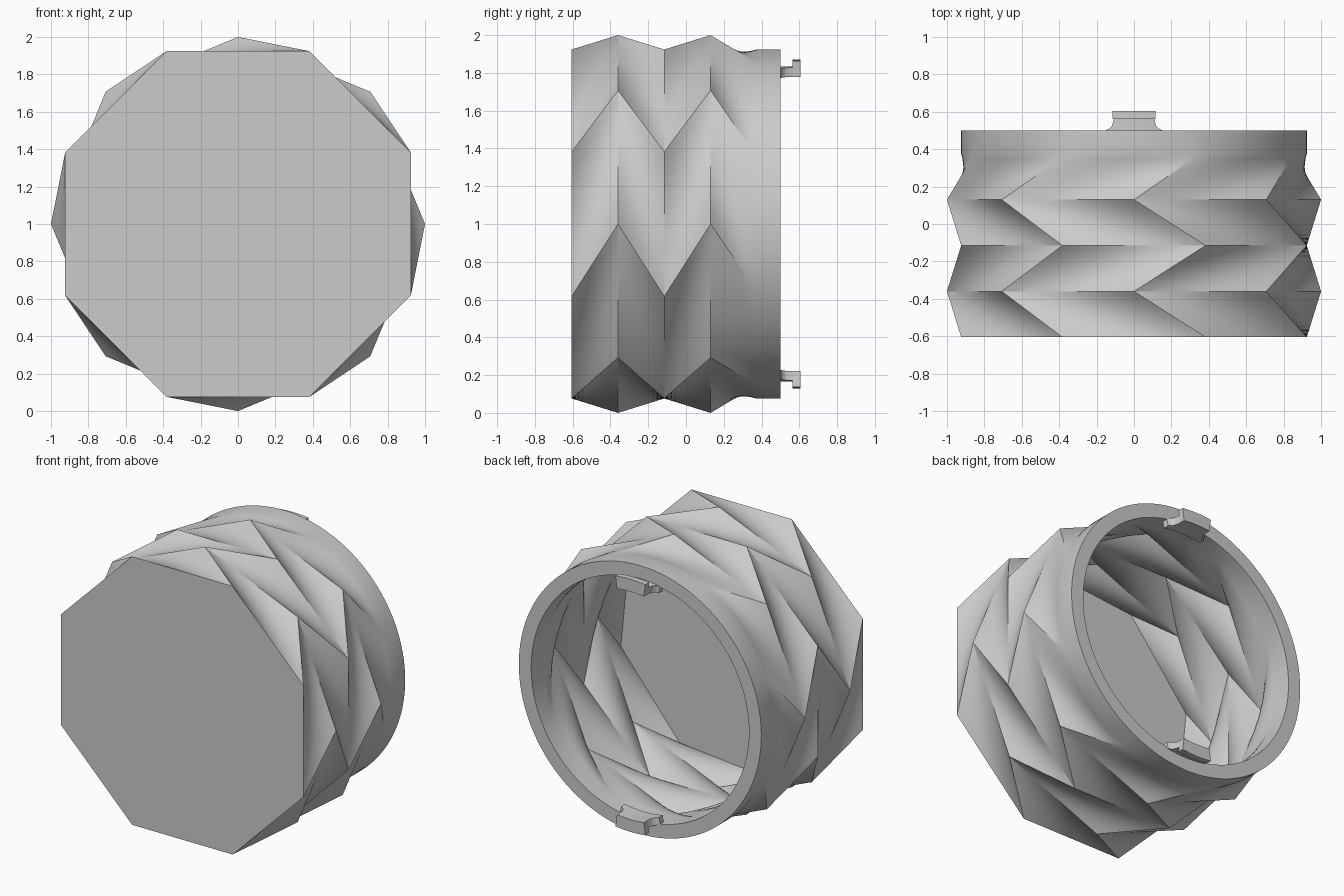
import bpy, bmesh
from math import cos, sin, tau, radians, pi

cube = bpy.data.objects.get("Cube")
if cube:
    bpy.data.objects.remove(cube, do_unlink=True)

grey = bpy.data.materials.new("plain_grey")
grey.use_nodes = True
grey.diffuse_color = (0.6, 0.6, 0.6, 1)
grey.node_tree.nodes["Principled BSDF"].inputs["Base Color"].default_value = (0.6, 0.6, 0.6, 1)

SIDES, PER_SIDE, STEPS = 8, 16, 10
COUNT = SIDES * PER_SIDE


def polar(r, a, y):
    return (r * cos(a), y, 1 + r * sin(a))


def mix(p, q, t):
    return tuple(a + (b - a) * t for a, b in zip(p, q))


def octagon(y, r, turn):
    pts = []
    for i in range(COUNT):
        k, f = divmod(i, PER_SIDE)
        a = radians(turn) + k * tau / SIDES
        pts.append(mix(polar(r, a, y), polar(r, a + tau / SIDES, y), f / PER_SIDE))
    return pts


def circle(y, r, turn):
    return [polar(r, radians(turn) + i * tau / COUNT, y) for i in range(COUNT)]


def blend(a, b, t):
    return [mix(p, q, t) for p, q in zip(a, b)]


def finish(bm, name):
    bmesh.ops.recalc_face_normals(bm, faces=bm.faces)
    mesh = bpy.data.meshes.new(name)
    bm.to_mesh(mesh)
    bm.free()
    mesh.materials.append(grey)
    obj = bpy.data.objects.new(name, mesh)
    bpy.context.collection.objects.link(obj)
    bpy.ops.object.select_all(action="DESELECT")
    obj.select_set(True)
    bpy.context.view_layer.objects.active = obj
    bpy.ops.object.shade_smooth_by_angle(angle=radians(16))
    return obj


def bridge(bm, rows):
    for a, b in zip(rows, rows[1:]):
        n = len(a)
        for i in range(n):
            j = (i + 1) % n
            bm.faces.new((a[i], a[j], b[j], b[i]))
    bm.faces.new(rows[0])
    bm.faces.new(rows[-1])


# Hollow body: an octagon twisting back and forth, ending in a round neck
LEVELS = (-0.605, -0.36, -0.115, 0.13)
LOW, HIGH = 22.5, 45
NECK, RIM = 0.375, 0.5


def wall(corner_r, neck_r):
    keys = [octagon(y, corner_r, HIGH if i % 2 else LOW) for i, y in enumerate(LEVELS)]
    return keys + [circle(NECK, neck_r, LOW), circle(RIM, neck_r, LOW)]


outer = wall(1.0, 0.924)
inner = wall(0.93, 0.83)
inner[0] = blend(inner[0], inner[1], 0.25)  # inside floor sits above the base

rings = []
for keys in (outer, inner):
    shell = [keys[0]]
    for i, (a, b) in enumerate(zip(keys, keys[1:])):
        n = STEPS if i < len(LEVELS) else 1
        shell += [blend(a, b, s / n) for s in range(1, n + 1)]
    rings += shell if keys is outer else shell[::-1]

bm = bmesh.new()
bridge(bm, [[bm.verts.new(p) for p in ring] for ring in rings])
finish(bm, "twisted_body")


# Hooked tabs on the rim: curved strips lofted along the depth axis
def curved_strip(name, middle, sections, cuts=8):
    bm = bmesh.new()
    rows = []
    for y, half_width, r_in, r_out in sections:
        spread = half_width / r_in
        arc = [middle + spread * (2 * i / cuts - 1) for i in range(cuts + 1)]
        loop = [polar(r_out, a, y) for a in arc] + [polar(r_in, a, y) for a in arc[::-1]]
        rows.append([bm.verts.new(p) for p in loop])
    bridge(bm, rows)
    return finish(bm, name)


FOOT_IN, FOOT_OUT, HEAD_OUT = 0.785, 0.835, 0.87
for label, middle in (("upper", pi / 2), ("lower", -pi / 2)):
    flare = [(0.46, 0.145), (0.5, 0.145), (0.51, 0.125), (0.525, 0.112), (0.545, 0.105), (0.566, 0.103)]
    curved_strip(label + "_tab_foot", middle, [(y, w, FOOT_IN, FOOT_OUT) for y, w in flare])
    curved_strip(label + "_tab_hook", middle, [(y, 0.103, FOOT_IN, HEAD_OUT) for y in (0.565, 0.605)])
